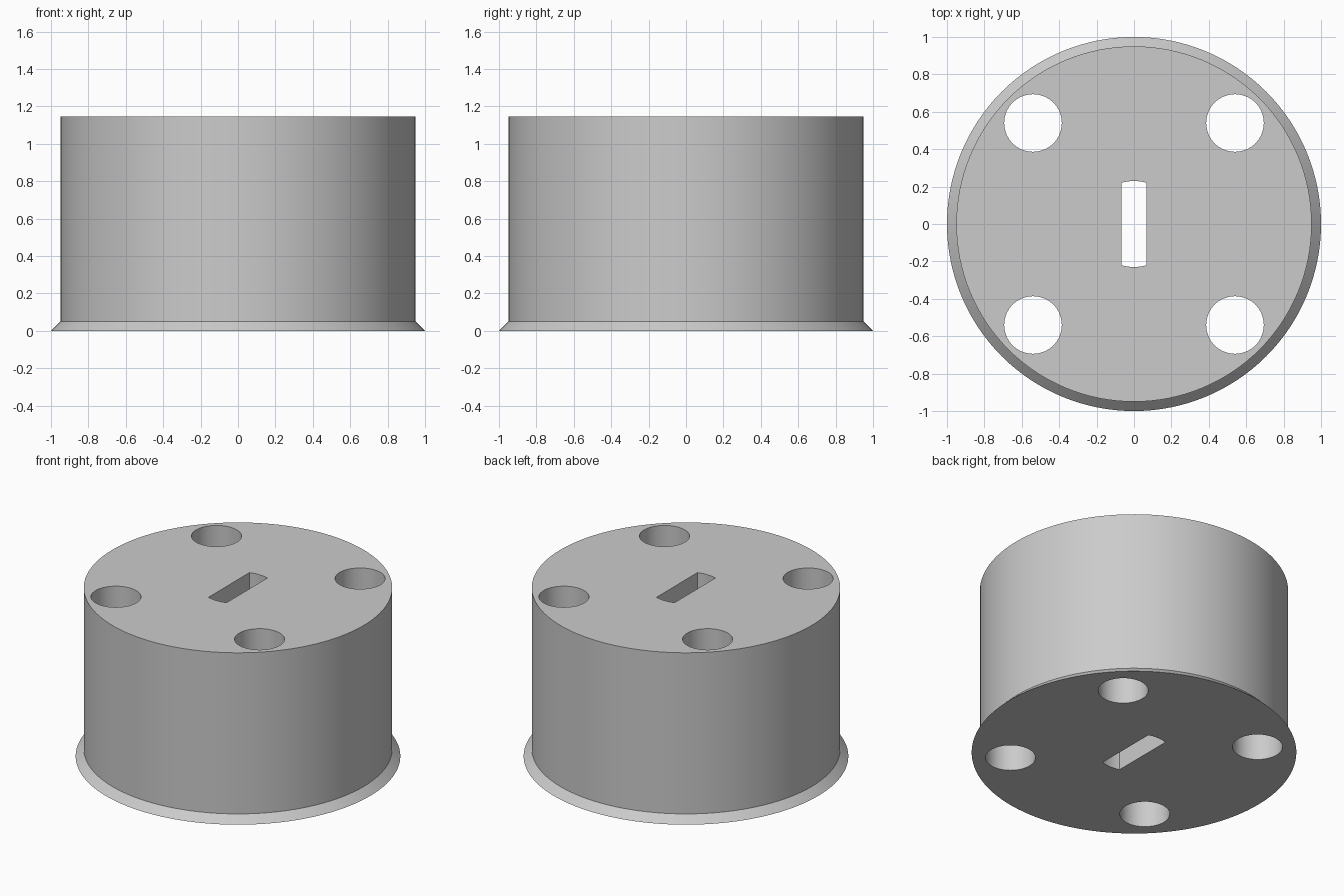
import bpy, bmesh, math

if "Cube" in bpy.data.objects:
    bpy.data.objects.remove(bpy.data.objects["Cube"])

HEIGHT = 1.145
SEGMENTS = 128

grey = bpy.data.materials.new("light grey")
grey.diffuse_color = (0.6, 0.6, 0.6, 1)
grey.use_nodes = True
grey.node_tree.nodes["Principled BSDF"].inputs["Base Color"].default_value = grey.diffuse_color


def circle(radius, n, cx=0, cy=0):
    return [(cx + radius * math.cos(2 * math.pi * i / n),
             cy + radius * math.sin(2 * math.pi * i / n)) for i in range(n)]


def loft(name, sections):
    """Closed solid through stacked outlines: [(z, [(x, y), ...]), ...]"""
    bm = bmesh.new()
    rings = [[bm.verts.new((x, y, z)) for x, y in pts] for z, pts in sections]
    n = len(rings[0])
    for low, high in zip(rings, rings[1:]):
        for i in range(n):
            j = (i + 1) % n
            bm.faces.new((low[i], low[j], high[j], high[i]))
    bm.faces.new(rings[0][::-1])
    bm.faces.new(rings[-1])
    mesh = bpy.data.meshes.new(name)
    bm.to_mesh(mesh)
    bm.free()
    mesh.materials.append(grey)
    obj = bpy.data.objects.new(name, mesh)
    bpy.context.collection.objects.link(obj)
    return obj


# Drum with a flared foot
body = loft("drum_body", [(0, circle(1.0, SEGMENTS)),
                          (0.05, circle(0.95, SEGMENTS)),
                          (HEIGHT, circle(0.95, SEGMENTS))])

# Central slot: straight sides, ends rounded to a 0.23 circle
half_w, slot_r = 0.068, 0.23
a = math.asin(half_w / slot_r)
arc = [(slot_r * math.sin(t), slot_r * math.cos(t))
       for t in (a - 2 * a * i / 8 for i in range(9))]
outlines = {"slot_cutter": arc + [(-x, -y) for x, y in arc]}

# Four round through holes
for sx in (-1, 1):
    for sy in (-1, 1):
        outlines[f"hole_cutter_{sx}_{sy}"] = circle(0.154, 64, 0.54 * sx, 0.54 * sy)

# Cut all openings right through
for name, pts in outlines.items():
    cutter = loft(name, [(-0.2, pts), (HEIGHT + 0.2, pts)])
    cutter.hide_render = True
    mod = body.modifiers.new(name, 'BOOLEAN')
    mod.operation = 'DIFFERENCE'
    mod.solver = 'EXACT'
    mod.object = cutter

# Bake the cuts and remove the cutters
bpy.context.view_layer.update()
result = bpy.data.meshes.new_from_object(
    body.evaluated_get(bpy.context.evaluated_depsgraph_get()))
body.modifiers.clear()
body.data = result
for name in outlines:
    bpy.data.objects.remove(bpy.data.objects[name])

# Smooth walls, sharp rims
bpy.context.view_layer.objects.active = body
body.select_set(True)
bpy.ops.object.shade_smooth_by_angle(angle=math.radians(30))
